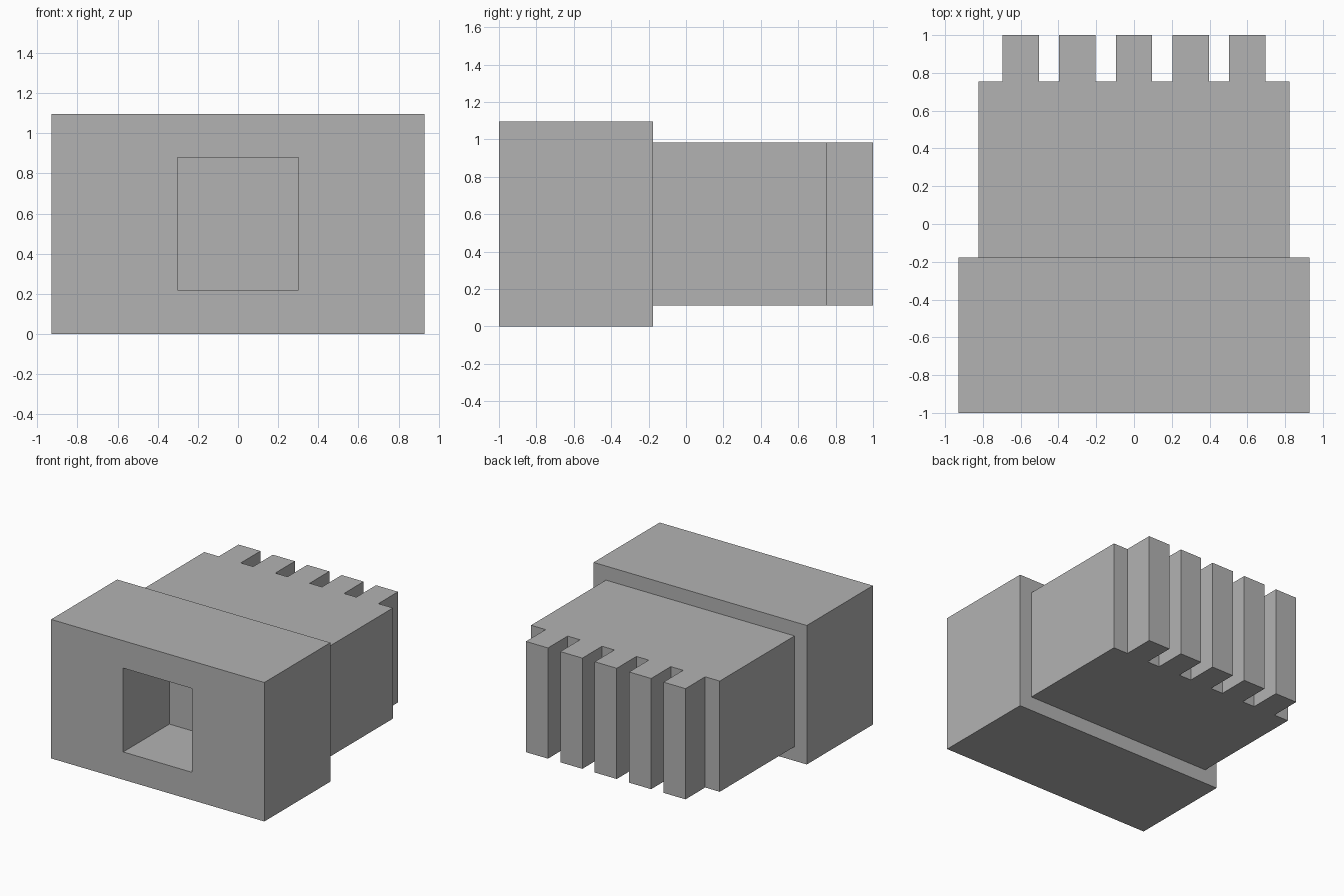
import bpy
import bmesh

cube = bpy.data.objects.get("Cube")
if cube:
    bpy.data.objects.remove(cube)

grey = bpy.data.materials.new("plain grey")
grey.use_nodes = True
colour = (0.45, 0.45, 0.45, 1)
grey.diffuse_color = colour
grey.node_tree.nodes["Principled BSDF"].inputs["Base Color"].default_value = colour


def prism(name, outline, bottom, top):
    """Extrude a flat outline upward into a solid."""
    bm = bmesh.new()
    face = bm.faces.new([bm.verts.new((x, y, bottom)) for x, y in outline])
    grown = bmesh.ops.extrude_face_region(bm, geom=[face])["geom"]
    for v in grown:
        if isinstance(v, bmesh.types.BMVert):
            v.co.z = top
    bmesh.ops.recalc_face_normals(bm, faces=bm.faces)
    mesh = bpy.data.meshes.new(name)
    bm.to_mesh(mesh)
    bm.free()
    mesh.materials.append(grey)
    obj = bpy.data.objects.new(name, mesh)
    bpy.context.collection.objects.link(obj)
    return obj


def rectangle(half_width, front, back):
    return [(-half_width, front), (half_width, front),
            (half_width, back), (-half_width, back)]


STEP, ROOT, TIP = -0.177, 0.755, 1.0

# Front block with a square blind socket
front_block = prism("front_block", rectangle(0.93, -1, STEP), 0, 1.096)
cutter = prism("socket_cutter", rectangle(0.301, -1.2, -0.425), 0.219, 0.88)
cutter.hide_render = True
cutter.hide_viewport = True
cutter.display_type = 'WIRE'
cut = front_block.modifiers.new("socket", 'BOOLEAN')
cut.object = cutter
cut.operation = 'DIFFERENCE'
cut.solver = 'EXACT'

# Rear body whose back edge is notched into five upright ribs
outline = [(-0.823, STEP), (0.823, STEP), (0.823, ROOT)]
for i in range(2, -3, -1):
    centre, half = i * 0.3, 0.096
    outline += [(centre + half, ROOT), (centre + half, TIP),
                (centre - half, TIP), (centre - half, ROOT)]
outline.append((-0.823, ROOT))
prism("ribbed_body", outline, 0.112, 0.985)
